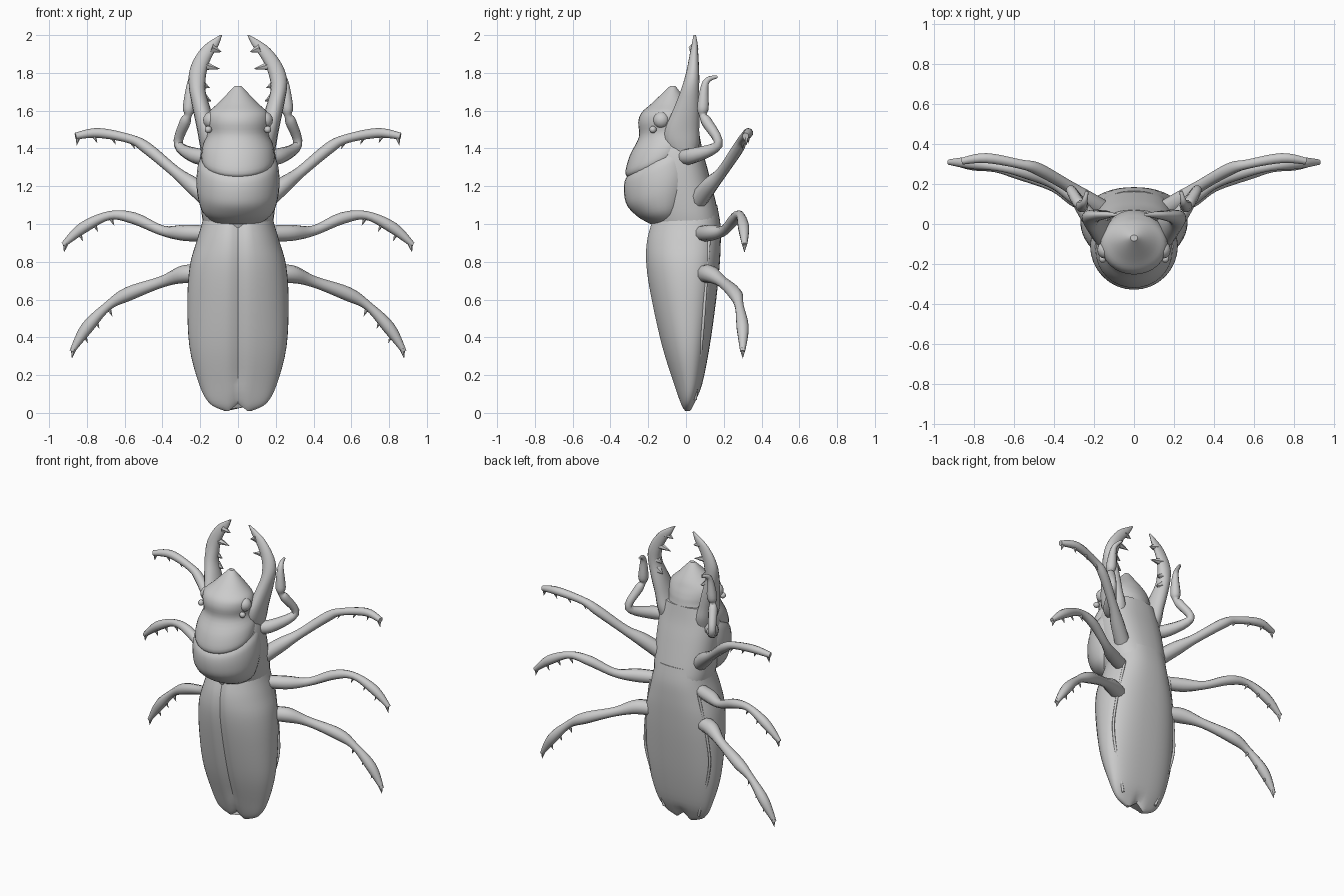
import bpy, bmesh, math
from mathutils import Vector

if "Cube" in bpy.data.objects:
    bpy.data.objects.remove(bpy.data.objects["Cube"])

shell = bpy.data.materials.new("shell_grey")
shell.diffuse_color = (0.6, 0.6, 0.6, 1)
shell.use_nodes = True
shell.node_tree.nodes["Principled BSDF"].inputs["Base Color"].default_value = shell.diffuse_color


def finish(name, bm, angle=40):
    bmesh.ops.recalc_face_normals(bm, faces=bm.faces)
    me = bpy.data.meshes.new(name)
    bm.to_mesh(me)
    bm.free()
    me.materials.append(shell)
    ob = bpy.data.objects.new(name, me)
    bpy.context.collection.objects.link(ob)
    bpy.ops.object.select_all(action='DESELECT')
    ob.select_set(True)
    bpy.context.view_layer.objects.active = ob
    bpy.ops.object.shade_smooth_by_angle(angle=math.radians(angle))
    return ob


def spline(rows, n):
    """Catmull-Rom through the rows, n steps per span."""
    out = []
    for i in range(len(rows) - 1):
        a, b, c, d = (rows[max(0, min(len(rows) - 1, k))] for k in range(i - 1, i + 3))
        for s in range(n):
            t = s / n
            out.append([0.5 * (2 * q + (r - p) * t + (2 * p - 5 * q + 4 * r - u) * t * t
                               + (3 * q - p - 3 * r + u) * t ** 3) for p, q, r, u in zip(a, b, c, d)])
    return out + [list(rows[-1])]


def bridge(bm, rings):
    n = len(rings[0])
    for r0, r1 in zip(rings, rings[1:]):
        for k in range(n):
            bm.faces.new((r0[k], r0[(k + 1) % n], r1[(k + 1) % n], r1[k]))
    bm.faces.new(rings[0])
    bm.faces.new(rings[-1])


def loft(name, rows, seg=32, wide=0.55, square=1.0, tilt=lambda z: 0, centre=lambda z: 0, warp=None):
    """Rows: z, half width, front y, back y. Wide = depth at which the section is widest."""
    bm = bmesh.new()
    rings = []
    for z, w, yf, yb in spline(rows, 4):
        ym, ring = yf + (yb - yf) * wide, []
        for k in range(seg):
            a = 2 * math.pi * k / seg
            c, s = math.cos(a), math.sin(a)
            e = square if s > 0 else 1.0          # flatter on the belly side
            x = centre(z) + w * math.copysign(abs(c) ** e, c)
            y = ym + (yb - ym if s > 0 else ym - yf) * math.copysign(abs(s) ** e, s)
            p = Vector((x, y, z + tilt(z) * (y - ym)))
            ring.append(bm.verts.new(warp(p, s) if warp else p))
        rings.append(ring)
    bridge(bm, rings)
    return finish(name, bm)


def spike(bm, base, tip, r):
    b, t = Vector(base), Vector(tip)
    d = (t - b).normalized()
    u = d.orthogonal().normalized()
    v = d.cross(u)
    ring = [bm.verts.new(b + r * (u * math.cos(k * math.pi / 3) + v * math.sin(k * math.pi / 3)))
            for k in range(6)]
    top = bm.verts.new(t)
    for k in range(6):
        bm.faces.new((ring[k], ring[(k + 1) % 6], top))
    bm.faces.new(ring)


def limbs(name, pts, spurs=0):
    """Mirrored round tubes through x, y, z, radius points, with spurs under the outer end."""
    for side in (-1, 1):
        bm = bmesh.new()
        path, rings = spline([(side * x, y, z, r) for x, y, z, r in pts], 5), []
        for i, p in enumerate(path):
            d = (Vector(path[min(i + 1, len(path) - 1)][:3]) - Vector(path[max(i - 1, 0)][:3])).normalized()
            u = d.cross(Vector((0, 1, 0))).normalized()
            v = d.cross(u)
            rings.append([bm.verts.new(Vector(p[:3]) + max(p[3], 0.003) * (
                u * math.cos(k * math.pi / 5) + v * math.sin(k * math.pi / 5))) for k in range(10)])
        bridge(bm, rings)
        for k in range(spurs):
            p = Vector(path[-2 - 3 * k][:3])
            lean = 0.01 if k == 0 else -0.025
            spike(bm, p, p + Vector((side * lean, 0, -0.055)), 0.017)
        finish(name, bm, 50)


# Abdomen with the wing-case groove and the notched lower end
def wing_cases(p, s):
    if s < 0:
        p.y += 0.022 * max(0, 1 - abs(p.x) / 0.045) * min(1, p.z / 0.2)
    if p.z < 0.12:
        p.z += 0.045 * max(0, 1 - abs(p.x) / 0.05) * (1 - p.z / 0.12)
    return p


loft("abdomen", [
    (0.01, 0.07, -0.01, 0.025), (0.05, 0.15, -0.03, 0.045), (0.15, 0.205, -0.065, 0.085),
    (0.35, 0.257, -0.13, 0.125), (0.6, 0.268, -0.188, 0.16), (0.78, 0.255, -0.217, 0.178),
    (0.9, 0.222, -0.215, 0.184), (1.0, 0.192, -0.19, 0.182), (1.1, 0.17, -0.15, 0.165)],
    seg=48, square=0.8, warp=wing_cases)

# Thorax: underside core and bulging front shield
loft("thorax", [
    (0.93, 0.15, -0.15, 0.17), (1.02, 0.188, -0.19, 0.178), (1.25, 0.205, -0.24, 0.125),
    (1.38, 0.195, -0.22, 0.09), (1.48, 0.16, -0.18, 0.07)], square=0.8)
loft("thorax_shield", [
    (1.01, 0.13, -0.19, -0.02), (1.06, 0.185, -0.255, 0.01), (1.14, 0.212, -0.31, 0.05),
    (1.23, 0.22, -0.328, 0.07), (1.31, 0.212, -0.325, 0.06), (1.35, 0.195, -0.3, 0.04)],
    tilt=lambda z: 0.1 + (z - 1.01))

# Head with a tilted collar, brow bulges, eyes and a pointed snout
loft("head", [
    (1.31, 0.175, -0.285, 0.02), (1.345, 0.192, -0.32, 0.05), (1.41, 0.187, -0.3, 0.07),
    (1.48, 0.163, -0.25, 0.065), (1.54, 0.168, -0.253, 0.055), (1.59, 0.158, -0.235, 0.035),
    (1.64, 0.105, -0.18, 0.01), (1.73, 0.018, -0.085, -0.055)],
    wide=0.5, tilt=lambda z: max(0, min(0.45, 2.2 * (1.54 - z))))
for side in (-1, 1):
    for name, c, r in (("eye", (0.157, -0.175, 1.5), 0.019), ("brow", (0.14, -0.13, 1.55), 0.045)):
        bm = bmesh.new()
        bmesh.ops.create_uvsphere(bm, u_segments=12, v_segments=8, radius=r)
        for v in bm.verts:
            v.co += Vector((side * c[0], c[1], c[2]))
        finish(name, bm)


# Mandibles: one curved profile, with the two jaws hooked by different amounts
def jaw_centre(z, hook):
    x = 0.125 + 0.25 * (z - 1.34)
    return x - 2.2 * max(0, z - 1.68) ** 2 + hook * max(0, z - 1.75)


for side, name, hook in ((1, "right_jaw", -0.04), (-1, "left_jaw", 0.1)):
    loft(name, [(1.34, 0.06, -0.06, 0.05), (1.42, 0.058, -0.11, 0.07), (1.5, 0.052, -0.11, 0.07),
                (1.6, 0.048, -0.07, 0.072), (1.7, 0.043, -0.03, 0.07), (1.8, 0.046, 0, 0.07),
                (1.9, 0.043, 0.02, 0.065), (1.95, 0.036, 0.03, 0.062), (2.0, 0.006, 0.04, 0.053)],
         seg=16, centre=lambda z: side * jaw_centre(z, hook))
    bm = bmesh.new()
    for z, reach in ((1.66, 0.065), (1.73, 0.07), (1.83, 0.115), (1.92, 0.075)):
        x = jaw_centre(z, hook)
        spike(bm, (side * (x - 0.02), 0.04, z + 0.01), (side * (x - reach), 0.045, z - 0.01), 0.027)
    finish(name + "_teeth", bm, 30)

# Limbs: x, y, z, radius
limbs("feeler", [
    (.14, -.02, 1.36, .04), (.22, .03, 1.36, .042), (.315, .17, 1.42, .025), (.28, .11, 1.54, .029),
    (.265, .09, 1.575, .02), (.26, .09, 1.62, .032), (.25, .105, 1.75, .018), (.235, .165, 1.78, .008)])
limbs("front_leg", [
    (.14, .06, 1.12, .05), (.24, .125, 1.205, .044), (.33, .19, 1.275, .03), (.48, .275, 1.4, .031),
    (.57, .3, 1.45, .024), (.74, .33, 1.482, .026), (.86, .315, 1.465, .018)], 4)
limbs("middle_leg", [
    (.14, .07, .95, .04), (.28, .13, .953, .043), (.4, .2, .965, .027), (.55, .26, 1.03, .031),
    (.68, .287, 1.045, .023), (.82, .305, .98, .03), (.925, .31, .89, .014)], 4)
limbs("rear_leg", [
    (.17, .08, .73, .045), (.28, .125, .735, .048), (.4, .19, .695, .03), (.58, .26, .63, .037),
    (.69, .282, .565, .024), (.8, .3, .45, .033), (.88, .3, .325, .013)], 4)

# Wing-case rims along the flanks
limbs("wing_case_rim", [
    (.13, .05, .07, .008), (.232, .085, .4, .008), (.238, .1, .6, .008), (.18, .125, .95, .008)])
